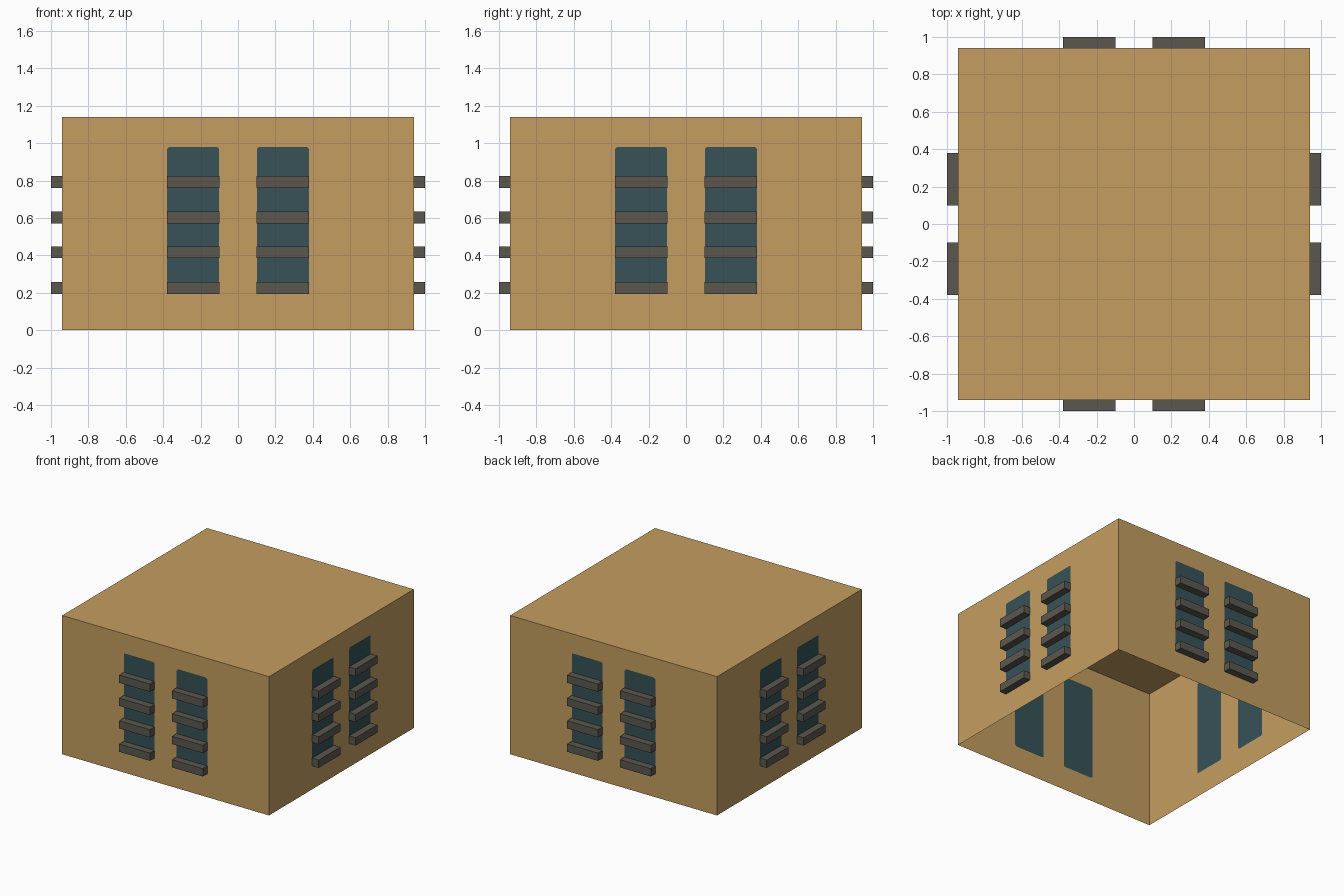
import bpy, bmesh, math
from mathutils import Matrix, Vector

HALF, HEIGHT = 0.94, 1.14           # box shell half width and height
WIN_X, WIN_HALF = 0.24, 0.139       # window centre and half width
WIN_LOW, WIN_TOP, RADIUS = 0.20, 0.98, 0.015
SLAT_HEIGHTS = (0.225, 0.417, 0.602, 0.792)

cube = bpy.data.objects.get("Cube")
if cube:
    bpy.data.objects.remove(cube, do_unlink=True)


def make_material(name, rgb):
    mat = bpy.data.materials.new(name)
    mat.use_nodes = True
    mat.diffuse_color = (*rgb, 1)
    mat.node_tree.nodes["Principled BSDF"].inputs["Base Color"].default_value = (*rgb, 1)
    return mat


tan = make_material("tan wall", (0.552, 0.337, 0.117))
teal = make_material("dark teal window", (0.038, 0.084, 0.095))
grey = make_material("warm grey slat", (0.105, 0.097, 0.080))


def add_object(name, bm, materials):
    mesh = bpy.data.meshes.new(name)
    bm.to_mesh(mesh)
    bm.free()
    for mat in materials:
        mesh.materials.append(mat)
    obj = bpy.data.objects.new(name, mesh)
    bpy.context.collection.objects.link(obj)
    return obj


def rounded_window(cx):
    """Outline of one window as (x, z) points, anticlockwise from the front."""
    corners = ((1, WIN_TOP - RADIUS), (-1, WIN_TOP - RADIUS),
               (-1, WIN_LOW + RADIUS), (1, WIN_LOW + RADIUS))
    points = []
    for i, (side, z) in enumerate(corners):
        x = cx + side * (WIN_HALF - RADIUS)
        for step in range(4):
            a = math.pi / 2 * (i + step / 3)
            points.append((x + RADIUS * math.cos(a), z + RADIUS * math.sin(a)))
    return points


def add_wall(bm, turn):
    """One wall sheet with window faces set flush into it."""
    def loop(points):
        return [bm.verts.new(turn @ Vector((x, -HALF, z))) for x, z in points]

    border = loop(((-HALF, 0), (HALF, 0), (HALF, HEIGHT), (-HALF, HEIGHT)))
    windows = [loop(rounded_window(s * WIN_X)) for s in (-1, 1)]
    edges = []
    for ring in [border] + windows:
        edges += [bm.edges.new((v, ring[i - 1])) for i, v in enumerate(ring)]
    outward = turn @ Vector((0, -1, 0))
    filled = bmesh.ops.triangle_fill(bm, edges=edges, use_beauty=True, normal=outward)
    faces = [g for g in filled["geom"] if isinstance(g, bmesh.types.BMFace)]
    for ring in windows:
        pane = bm.faces.new(ring)
        pane.material_index = 1
        faces.append(pane)
    for face in faces:
        face.normal_update()
        if face.normal.dot(outward) < 0:
            face.normal_flip()


turns = [Matrix.Rotation(math.radians(90 * k), 3, "Z") for k in range(4)]

# Box shell: four walls and a roof, open underneath
bm = bmesh.new()
for turn in turns:
    add_wall(bm, turn)
bm.faces.new([bm.verts.new((x * HALF, y * HALF, HEIGHT))
              for x, y in ((-1, -1), (1, -1), (1, 1), (-1, 1))])
bmesh.ops.remove_doubles(bm, verts=bm.verts[:], dist=0.0001)
add_object("box_shell", bm, (tan, teal))

# Slats standing out across every window
for side, turn in zip(("front", "left", "back", "right"), turns):
    bm = bmesh.new()
    for cx in (-WIN_X, WIN_X):
        for z in SLAT_HEIGHTS:
            inner = HALF + 0.001
            middle = Vector((cx, -(inner + 1) / 2, z))
            size = Matrix.Diagonal((0.28, 1 - inner, 0.064, 1))
            bmesh.ops.create_cube(
                bm, size=1, matrix=turn.to_4x4() @ Matrix.Translation(middle) @ size)
    add_object(side + "_window_slats", bm, (grey,))
